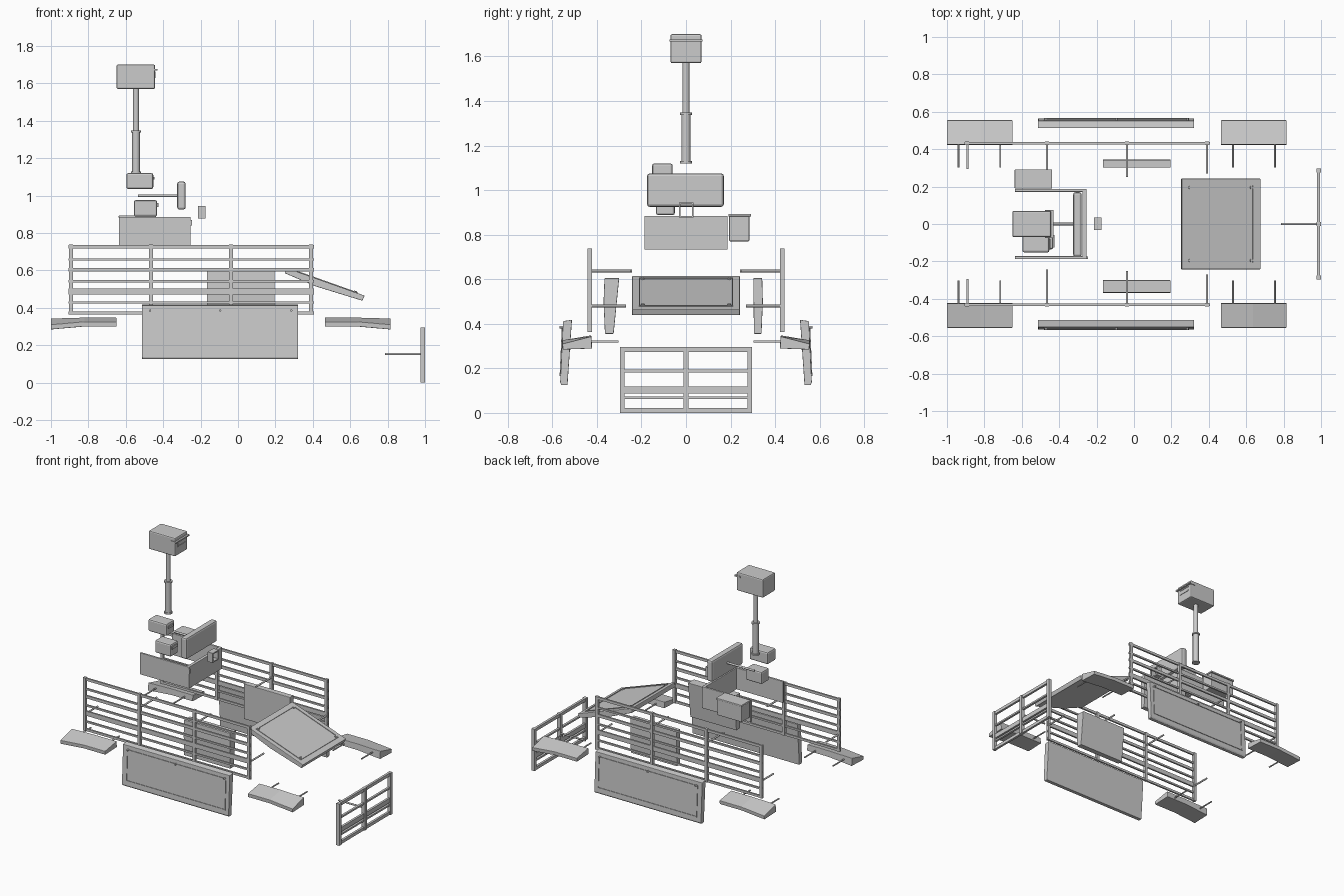
import bpy, bmesh, math
from mathutils import Vector


def finish(name, bm, bevel=0.0):
    bmesh.ops.recalc_face_normals(bm, faces=bm.faces)
    me = bpy.data.meshes.new(name)
    bm.to_mesh(me)
    bm.free()
    ob = bpy.data.objects.new(name, me)
    bpy.context.collection.objects.link(ob)
    if bevel:
        m = ob.modifiers.new("bevel", 'BEVEL')
        m.width = bevel
        m.segments = 2
    return ob


def add_box(bm, x0, x1, y0, y1, z0, z1):
    vs = bmesh.ops.create_cube(bm, size=1)["verts"]
    for v in vs:
        v.co = Vector(((x0 + x1) / 2 + v.co.x * (x1 - x0),
                       (y0 + y1) / 2 + v.co.y * (y1 - y0),
                       (z0 + z1) / 2 + v.co.z * (z1 - z0)))


def boxes(name, items, bevel=0.0):
    bm = bmesh.new()
    for b in items:
        add_box(bm, *b)
    return finish(name, bm, bevel)


def rod(name, a, b, r, sides=16):
    a, b = Vector(a), Vector(b)
    bm = bmesh.new()
    bmesh.ops.create_cone(bm, cap_ends=True, segments=sides, radius1=r, radius2=r, depth=(b - a).length)
    q = (b - a).to_track_quat('Z', 'Y')
    for v in bm.verts:
        v.co = q @ v.co + (a + b) / 2
    for f in bm.faces:
        f.smooth = len(f.verts) == 4
    return finish(name, bm)


def loft(name, sections, bevel=0.0):
    """Closed solid joining matching outlines."""
    bm = bmesh.new()
    rows = [[bm.verts.new(p) for p in s] for s in sections]
    n = len(rows[0])
    for r, s in zip(rows, rows[1:]):
        for i in range(n):
            bm.faces.new((r[i], r[(i + 1) % n], s[(i + 1) % n], s[i]))
    bm.faces.new(rows[0])
    bm.faces.new(rows[-1])
    return finish(name, bm, bevel)


def raised_frame(name, o, u, v, n, w=0.006, h=0.004):
    """Thin trim along the rectangle o, o+u, o+v, raised along n."""
    o, u, v, n = (Vector(t) for t in (o, u, v, n))
    n.normalize()
    du, dv = u.normalized() * w, v.normalized() * w
    outer = [o, o + u, o + u + v, o + v]
    inner = [o + du + dv, o + u - du + dv, o + u + v - du - dv, o + v + du - dv]
    bm = bmesh.new()
    lo_o, lo_i, hi_o, hi_i = [[bm.verts.new(p + n * k) for p in ring] for k, ring in
                              ((-h, outer), (-h, inner), (h, outer), (h, inner))]
    for i in range(4):
        j = (i + 1) % 4
        for a, b in ((lo_o, hi_o), (hi_o, hi_i), (hi_i, lo_i), (lo_i, lo_o)):
            bm.faces.new((a[i], a[j], b[j], b[i]))
    return finish(name, bm)


# Mast with sensor head
rod("mast_upper", (-0.545, 0, 1.33), (-0.545, 0, 1.58), 0.016)
rod("mast_lower", (-0.545, 0, 1.12), (-0.545, 0, 1.345), 0.021)
for z in (1.125, 1.343):
    rod("mast_collar", (-0.545, 0, z - 0.005), (-0.545, 0, z + 0.005), 0.027)
boxes("sensor_head", [(-0.65, -0.443, -0.07, 0.07, 1.57, 1.70)], 0.008)
boxes("sensor_visor", [(-0.475, -0.43, -0.074, 0.074, 1.668, 1.677)])
boxes("sensor_window", [(-0.446, -0.44, -0.043, 0.045, 1.658, 1.664),
                        (-0.446, -0.44, -0.043, 0.045, 1.628, 1.634),
                        (-0.446, -0.44, -0.043, -0.037, 1.63, 1.66)])

# Small equipment boxes
boxes("upper_device", [(-0.597, -0.453, -0.152, -0.06, 1.035, 1.12)], 0.01)
boxes("upper_device_window", [(-0.455, -0.447, -0.135, -0.08, 1.085, 1.10)])
boxes("lower_device", [(-0.557, -0.432, -0.135, -0.05, 0.888, 0.975)], 0.01)
boxes("lower_device_window", [(-0.435, -0.426, -0.125, -0.06, 0.94, 0.96)])

# Gun shield style plate and its rod
boxes("shield_plate", [(-0.325, -0.28, -0.175, 0.17, 0.925, 1.075)], 0.012)
rod("shield_rod", (-0.535, 0, 1.0), (-0.32, 0, 1.0), 0.007)

# Open-backed U tray
boxes("tray", [(-0.637, -0.255, -0.187, -0.172, 0.733, 0.885),
               (-0.637, -0.255, 0.172, 0.187, 0.733, 0.885),
               (-0.275, -0.253, -0.187, 0.187, 0.733, 0.885)], 0.003)
boxes("tray_latch", [(-0.257, -0.247, -0.187, -0.175, 0.84, 0.87)])

# Side storage box with lid
boxes("storage_box", [(-0.635, -0.442, 0.193, 0.285, 0.77, 0.885)], 0.006)
boxes("storage_lid", [(-0.638, -0.438, 0.19, 0.292, 0.882, 0.894)], 0.003)

# Square sight ring
boxes("sight_ring", [(-0.215, -0.175, -0.032, -0.024, 0.877, 0.945),
                     (-0.215, -0.175, 0.026, 0.034, 0.877, 0.945),
                     (-0.215, -0.175, -0.03, 0.03, 0.877, 0.885),
                     (-0.215, -0.175, -0.03, 0.03, 0.937, 0.945)])

# Everything mirrored left and right
for s, side in ((-1, "right"), (1, "left")):
    # Slatted side railing
    rails = [(-0.905, 0.405, z - h, z + h) for z, h in
             ((0.727, 0.009), (0.658, 0.006), (0.604, 0.010), (0.542, 0.006),
              (0.487, 0.016), (0.428, 0.006), (0.371, 0.008))]
    posts = [(x - 0.01, x + 0.01, 0.363, 0.738) for x in (-0.893, -0.465, -0.038, 0.39)]
    boxes("railing_" + side,
          [(x0, x1, *sorted((s * 0.426, s * 0.438)), z0, z1) for x0, x1, z0, z1 in rails] +
          [(x0, x1, *sorted((s * 0.422, s * 0.442)), z0, z1) for x0, x1, z0, z1 in posts])
    for x, y, z in ((-0.89, 0.295, 0.48), (-0.465, 0.243, 0.637), (-0.037, 0.25, 0.637), (0.39, 0.27, 0.48)):
        rod("railing_peg_" + side, (x, s * 0.43, z), (x, s * y, z), 0.006, 12)

    # Bent fender plates with pegs, front pair mirrors rear pair
    for c, d in ((-0.65, -1), (0.465, 1)):
        sec = []
        for t, drop in ((0, 0), (0.17, 0.0), (0.35, 0.016)):
            x = c + d * t
            sec.append([(x, s * 0.422, 0.305 - drop), (x, s * 0.553, 0.300 - drop),
                        (x, s * 0.555, 0.326 - drop), (x, s * 0.425, 0.348 - drop * 0.3)])
        loft("fender_" + side, sec, 0.003)
        for t in (0.065, 0.288):
            x = c + d * t
            rod("fender_peg_" + side, (x, s * 0.43, 0.32), (x, s * 0.303, 0.32), 0.005, 12)

    # Lower wedge skirt with raised trim
    prof = [(0.512, 0.418), (0.552, 0.412), (0.565, 0.135), (0.558, 0.125), (0.532, 0.125)]
    loft("skirt_" + side, [[(x, s * y, z) for y, z in prof] for x in (-0.513, 0.322)], 0.003)
    raised_frame("skirt_trim_" + side, (-0.48, s * 0.5635, 0.165), (0.775, 0, 0),
                 (0, -s * 0.010, 0.22), (0, s, 0.045))
    for x in (-0.47, -0.095, 0.285):
        rod("skirt_bolt_" + side, (x, s * 0.545, 0.385), (x, s * 0.568, 0.385), 0.006, 8)

    # Upper inner panel
    yt, yb = ((0.300, 0.366), (0.325, 0.37)) if s < 0 else ((0.302, 0.342), (0.305, 0.345))
    prof = [(yt[0], 0.605), (yt[1], 0.605), (yb[1], 0.5), (yb[1] - 0.006, 0.355), (yb[0], 0.355)]
    loft("inner_panel_" + side, [[(x, s * y, z) for y, z in prof] for x in (-0.167, 0.195)], 0.003)

# Sloping hatch with trim and corner bolts
prof = [(0.25, 0.585), (0.42, 0.513), (0.665, 0.438), (0.677, 0.465), (0.255, 0.615)]
loft("hatch", [[(x, y, z) for x, z in prof] for y in (-0.242, 0.242)], 0.003)
hz = lambda x: 0.615 - (x - 0.255) * 0.355
raised_frame("hatch_trim", (0.288, -0.212, hz(0.288)), (0.352, 0, -0.125), (0, 0.424, 0), (0.355, 0, 1))
for x in (0.295, 0.625):
    for y in (-0.195, 0.195):
        rod("hatch_bolt", (x, y, hz(x) - 0.005), (x + 0.004, y, hz(x) + 0.006), 0.008, 8)

# End gate with rod
boxes("end_gate",
      [(0.978, 0.994, -0.297, 0.297, z - h, z + h) for z, h in
       ((0.284, 0.011), (0.188, 0.006), (0.102, 0.016), (0.068, 0.006), (0.011, 0.011))] +
      [(0.975, 1.0, y - 0.011, y + 0.011, 0, 0.295) for y in (-0.286, 0, 0.286)])
rod("end_gate_rod", (0.787, 0, 0.153), (0.985, 0, 0.153), 0.006, 12)
